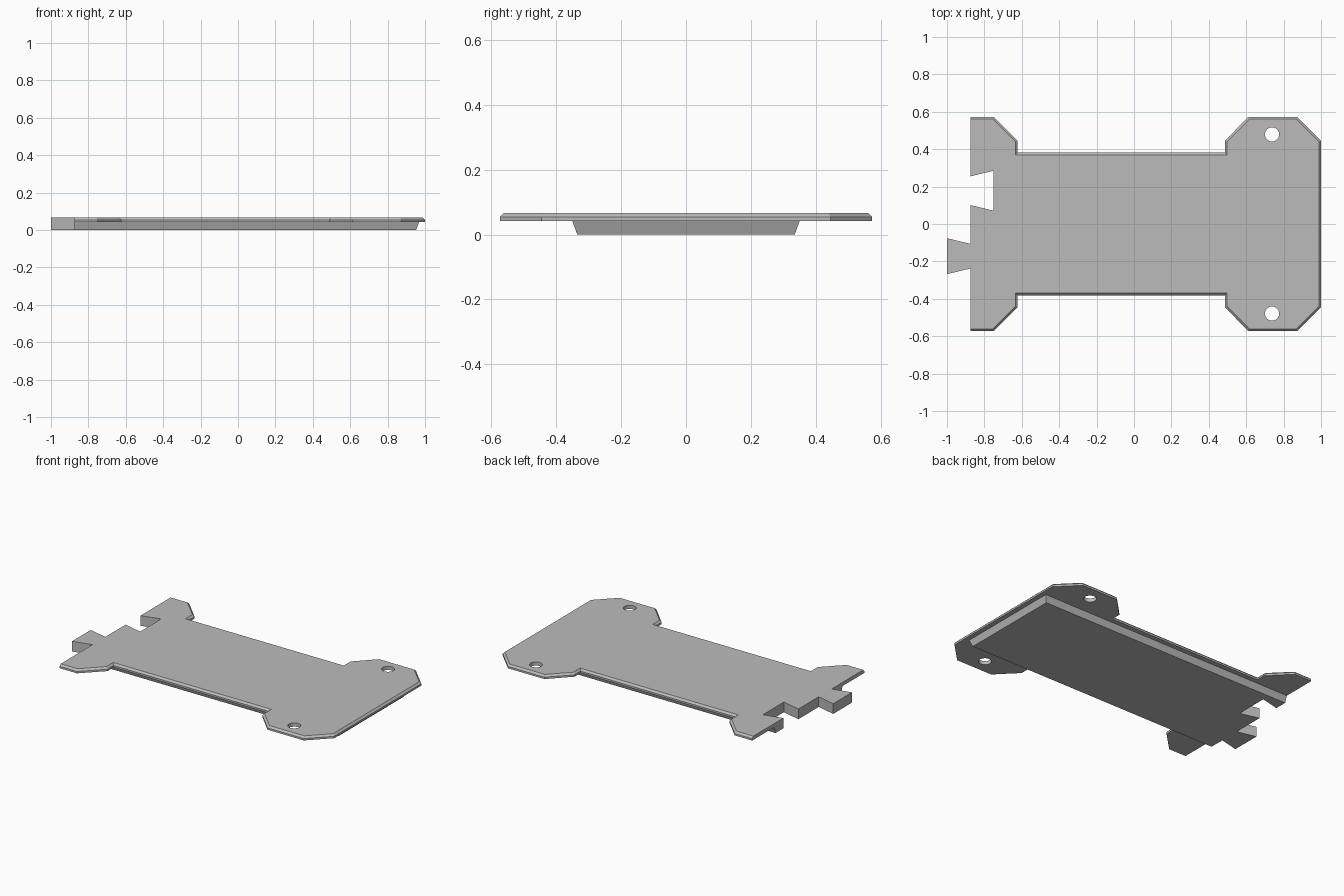
import bpy
import bmesh

cube = bpy.data.objects.get("Cube")
if cube:
    bpy.data.objects.remove(cube, do_unlink=True)

TOP, SEAM, END = 0.066, 0.042, -0.875

grey = bpy.data.materials.new("plain grey")
grey.use_nodes = True
grey.diffuse_color = (0.5, 0.5, 0.5, 1)
grey.node_tree.nodes["Principled BSDF"].inputs["Base Color"].default_value = (0.5, 0.5, 0.5, 1)


def prism(name, bottom, z0, z1, top=None, bevel=0):
    """Join two matching outlines; optionally bevel the top rim except at the joint end."""
    bm = bmesh.new()
    low = [bm.verts.new((x, y, z0)) for x, y in bottom]
    high = [bm.verts.new((x, y, z1)) for x, y in top or bottom]
    bm.faces.new(low)
    cap = bm.faces.new(high)
    for i in range(len(low)):
        j = (i + 1) % len(low)
        bm.faces.new((low[i], low[j], high[j], high[i]))
    bmesh.ops.recalc_face_normals(bm, faces=bm.faces)
    if bevel:
        rim = [e for e in cap.edges if max(v.co.x for v in e.verts) > END + 0.01]
        bmesh.ops.bevel(bm, geom=rim, offset=bevel, segments=1, affect='EDGES')
    mesh = bpy.data.meshes.new(name)
    bm.to_mesh(mesh)
    bm.free()
    mesh.materials.append(grey)
    obj = bpy.data.objects.new(name, mesh)
    bpy.context.collection.objects.link(obj)
    return obj


def combine(target, other, operation):
    """Apply a boolean and remove the helper object."""
    mod = target.modifiers.new(operation, 'BOOLEAN')
    mod.operation, mod.solver, mod.object = operation, 'EXACT', other
    bpy.context.view_layer.objects.active = target
    bpy.ops.object.modifier_apply(modifier=mod.name)
    bpy.data.objects.remove(other, do_unlink=True)


def dovetail(x_wide, x_narrow, y, wide, narrow):
    return [(x_wide, y - wide), (x_narrow, y - narrow),
            (x_narrow, y + narrow), (x_wide, y + wide)]


# Flange plate: half outline mirrored across y
half = [(END, 0.573), (-0.75, 0.573), (-0.622, 0.445), (-0.622, 0.382),
        (0.486, 0.382), (0.486, 0.445), (0.612, 0.573), (0.872, 0.573), (1.0, 0.445)]
outline = half + [(x, -y) for x, y in reversed(half)]
plate = prism("connector_plate", outline, SEAM, TOP, bevel=0.012)


# Tapered block under the plate
def rectangle(x, y):
    return [(END, -y), (x, -y), (x, y), (END, y)]


block = prism("block", rectangle(0.952, 0.335), 0, SEAM, top=rectangle(0.968, 0.35))
combine(plate, block, 'UNION')

# Dovetail tab and matching slot
tab = dovetail(-1.0, END, -0.172, 0.096, 0.066)
tab = tab[:2] + [(-0.8, -0.238), (-0.8, -0.106)] + tab[2:]
combine(plate, prism("tab", tab, 0, TOP), 'UNION')
slot = dovetail(-0.75, -0.915, 0.178, 0.107, 0.067)
combine(plate, prism("slot_cutter", slot, -0.1, 0.2), 'DIFFERENCE')

# Mounting holes
for side in (-1, 1):
    bpy.ops.mesh.primitive_cylinder_add(vertices=32, radius=0.038, depth=0.3,
                                        location=(0.738, side * 0.479, 0))
    hole = bpy.context.object
    hole.data.materials.append(grey)
    combine(plate, hole, 'DIFFERENCE')

bpy.ops.object.select_all(action='DESELECT')
plate.select_set(True)
bpy.context.view_layer.objects.active = plate
bpy.ops.object.shade_smooth_by_angle(angle=0.4)
